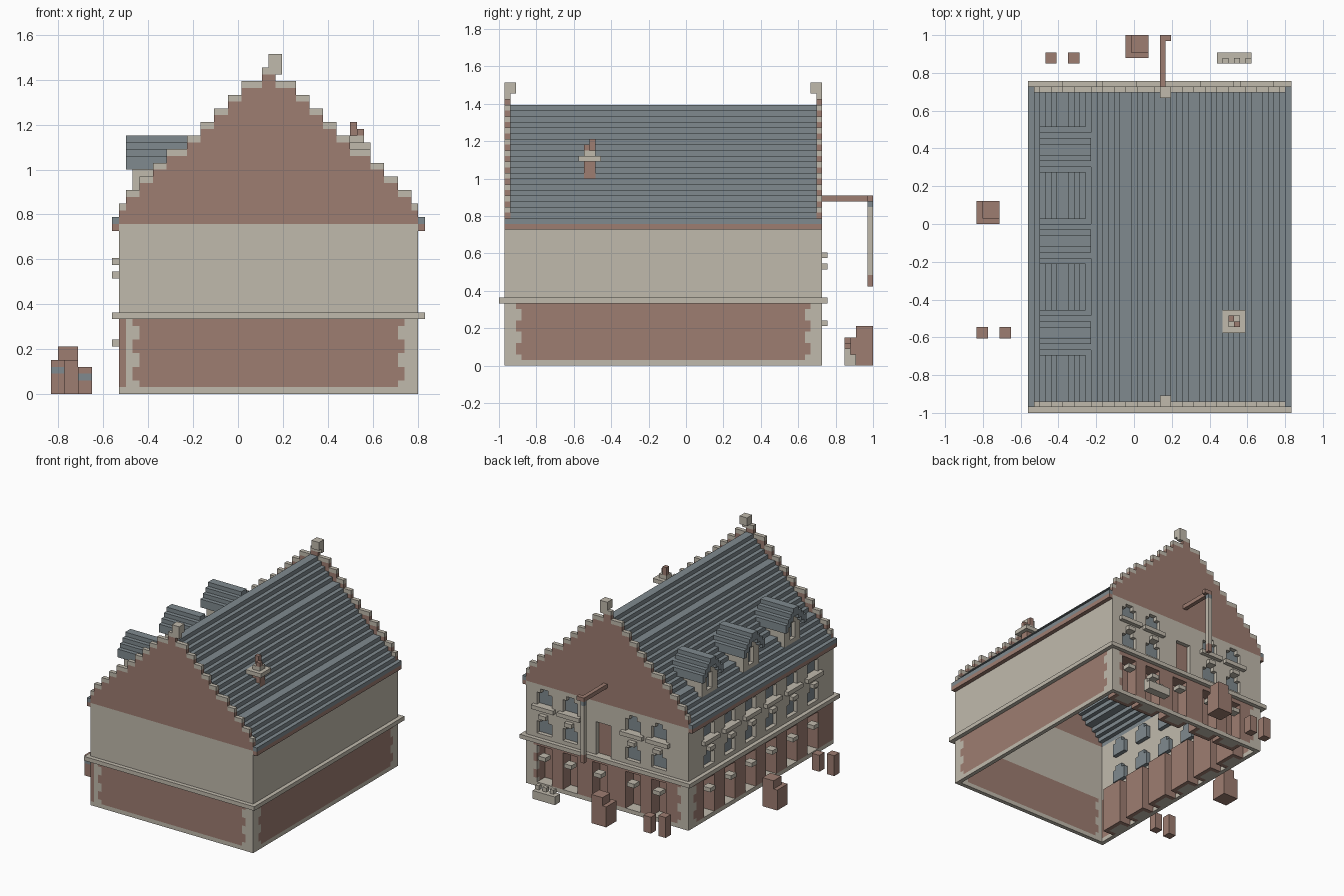
import bpy, bmesh

if "Cube" in bpy.data.objects:
    bpy.data.objects.remove(bpy.data.objects["Cube"])

# The house is laid out on a block grid: 55 x 66 x 50 cells, 33 cells per unit
CELL = 1 / 33
COLOURS = {"beige stone": (0.53, 0.49, 0.415), "red brick": (0.34, 0.205, 0.165),
           "blue slate": (0.215, 0.255, 0.275)}
STONE, BRICK, SLATE = range(3)
mats = []
for name, c in COLOURS.items():
    m = bpy.data.materials.new(name)
    m.diffuse_color = (*c, 1)
    m.use_nodes = True
    m.node_tree.nodes["Principled BSDF"].inputs["Base Color"].default_value = m.diffuse_color
    mats.append(m)

cells = {}  # (x, y, z) -> (part, colour)


def fill(part, col, xs, ys, zs):
    for x in range(*xs):
        for y in range(*ys):
            for z in range(*zs):
                cells[x, y, z] = (part, col)


def carve(xs, ys, zs):
    for x in range(*xs):
        for y in range(*ys):
            for z in range(*zs):
                cells.pop((x, y, z), None)


def half(x):
    """Cell distance from the ridge line."""
    return x - 32 if x >= 32 else 31 - x


def roof_top(h):
    """Top of the highest slate row that reaches this far from the ridge."""
    return max(26 + i for i in range(21) if round(23 * (1 - i / 21)) > h)


# ---- Outer walls: stone base, brick ground floor with toothed quoins, stone upper floors
for z in range(25):
    q = 3 if (z // 2) % 2 == 0 else 2
    for x in range(10, 54):
        for y in range(1, 57):
            if not (x in (10, 53) or y in (1, 56)):
                continue
            if z == 0 or z >= 11:
                col = STONE
            else:
                dx, dy = min(x - 10, 53 - x), min(y - 1, 56 - y)
                corner = dx < q and dy < q
                if x == 10 and y < 56:       # left arcade is brick up to the front corner
                    corner = y >= 57 - q
                col = STONE if corner else BRICK
            cells[x, y, z] = ("house_walls", col)

# ---- String course around the house
for xs, ys in (((9, 55), (0, 1)), ((9, 55), (57, 58)), ((9, 10), (1, 57)), ((54, 55), (1, 57))):
    fill("string_course", STONE, xs, ys, (11, 12))

# ---- Main roof shell and eaves
for x in range(9, 55):
    h = half(x)
    if h == 22:
        fill("eaves", BRICK, (x, x + 1), (1, 57), (24, 25))
        fill("roof", SLATE, (x, x + 1), (1, 57), (25, 26))
    else:
        t = roof_top(h)
        fill("roof", SLATE, (x, x + 1), (2, 56), (t - 2, t))

# ---- Stepped gables with stone copings and finials
STEPS = [(4, 46), (6, 44), (8, 42), (10, 40), (12, 38), (15, 36), (17, 34), (19, 32), (21, 30), (22, 28)]
for y, cap in ((1, (1, 3)), (56, (55, 57))):
    for x in range(10, 54):
        t = next(top for w, top in STEPS if half(x) < w)
        fill("gable", BRICK, (x, x + 1), (y, y + 1), (25, t - 1))
        fill("gable_coping", STONE, (x, x + 1), (y, y + 1), (t - 1, t))
    fill("gable", BRICK, (31, 33), (y, y + 1), (45, 47))
    fill("finial", STONE, (31, 34), (y, y + 1), (47, 48))
    fill("finial", STONE, (32, 34), cap, (48, 50))


# ---- Left and back facades share the same windows and arcade niches
def on_left(u, d, z):
    return ((10 + d[0], 10 + d[1]), u, z)


def on_back(u, d, z):
    return (u, (57 - d[1], 57 - d[0]), z)


def window(place, c, z, hood):
    for w, z0, z1 in ((2, z, z + 3), (1, z + 3, z + 4)):    # shouldered opening
        u = (c - w, c + w)
        carve(*place(u, (0, 1), (z0, z1)))
        fill("window_glass", SLATE, *place(u, (1, 2), (z0, z1)))
    if hood:
        fill("window_hood", STONE, *place((c - 1, c + 1), (-1, 0), (z + 4, z + 5)))
    else:
        fill("window_sill", STONE, *place((c - 3, c + 3), (-1, 0), (z - 1, z)))


def niche(place, c):
    u = (c - 2, c + 2)
    fill("arcade_niche", BRICK, *place((c - 3, c + 3), (1, 4), (0, 11)))
    carve(*place(u, (0, 3), (1, 10)))
    fill("niche_floor", STONE, *place(u, (0, 3), (0, 1)))
    fill("niche_lintel", STONE, *place((c - 1, c + 1), (-1, 1), (7, 8)))


for place, centres in ((on_left, range(9, 50, 8)), (on_back, (18, 25, 42, 49))):
    for c in centres:
        niche(place, c)
        window(place, c, 13, True)
        window(place, c, 20, False)
niche(on_back, 34)

# ---- Loading door in the back wall
carve((31, 35), (56, 57), (12, 20))
fill("loading_door", BRICK, (31, 35), (55, 56), (12, 20))

# ---- Hoist beam, rope and load
fill("hoist_beam", BRICK, (32, 33), (57, 66), (29, 30))
fill("hoist_beam", BRICK, (33, 34), (65, 66), (29, 30))
fill("hoist_pulley", SLATE, (32, 33), (65, 66), (28, 29))
fill("hoist_rope", STONE, (32, 33), (65, 66), (16, 28))
fill("hoist_load", BRICK, (32, 33), (65, 66), (14, 16))

# ---- Three dormers on the left roof slope
for c in (14, 30, 46):
    for y in range(c - 4, c + 4):
        k = y - c if y >= c else c - 1 - y
        top = 38 - k
        for x in range(11, 20):
            base = roof_top(half(x))
            if k < 3 and x >= 12:
                fill("dormer_wall", STONE, (x, x + 1), (y, y + 1), (base, top - 2))
            fill("dormer_roof", SLATE, (x, x + 1), (y, y + 1), (max(base, top - 2), top))
    carve((12, 13), (c - 1, c + 1), (30, 34))
    fill("dormer_glass", SLATE, (13, 14), (c - 1, c + 1), (30, 34))

# ---- Chimney on the right slope
fill("chimney", BRICK, (44, 46), (15, 17), (33, 36))
fill("chimney_cap", STONE, (43, 47), (14, 18), (36, 37))
fill("chimney_cap", STONE, (44, 46), (15, 17), (37, 38))
fill("chimney_pot", BRICK, (44, 45), (16, 17), (38, 40))
fill("chimney_pot", BRICK, (45, 46), (15, 16), (38, 39))

# ---- Crate stacks, barrels and planter standing outside
for x, y in ((0, 33), (26, 62)):
    fill("crate_stack", BRICK, (x, x + 4), (y, y + 4), (0, 5))
    fill("crate_stack", BRICK, (x + 1, x + 4), (y + 1, y + 4), (5, 7))
for x, y in ((0, 13), (12, 61)):
    fill("barrel", BRICK, (x, x + 2), (y, y + 2), (0, 5))
    fill("barrel", BRICK, (x + 4, x + 6), (y, y + 2), (0, 4))
fill("planter", STONE, (42, 48), (61, 63), (0, 2))
for x in (43, 45, 47):
    fill("planter", STONE, (x, x + 1), (61, 62), (2, 3))

# ---- Turn the block layout into one mesh per part, keeping exposed faces only
SIDES = {(1, 0, 0): ((1, 0, 0), (1, 1, 0), (1, 1, 1), (1, 0, 1)),
         (-1, 0, 0): ((0, 0, 0), (0, 0, 1), (0, 1, 1), (0, 1, 0)),
         (0, 1, 0): ((0, 1, 0), (0, 1, 1), (1, 1, 1), (1, 1, 0)),
         (0, -1, 0): ((0, 0, 0), (1, 0, 0), (1, 0, 1), (0, 0, 1)),
         (0, 0, 1): ((0, 0, 1), (1, 0, 1), (1, 1, 1), (0, 1, 1)),
         (0, 0, -1): ((0, 0, 0), (0, 1, 0), (1, 1, 0), (1, 0, 0))}
parts = {}
for pos, (part, col) in cells.items():
    parts.setdefault(part, []).append((pos, col))
for part, blocks in parts.items():
    bm = bmesh.new()
    verts = {}
    for p, col in blocks:
        for n, corners in SIDES.items():
            if (p[0] + n[0], p[1] + n[1], p[2] + n[2]) in cells:
                continue
            face = []
            for c in corners:
                k = (p[0] + c[0], p[1] + c[1], p[2] + c[2])
                if k not in verts:
                    verts[k] = bm.verts.new(((k[0] - 27.5) * CELL, k[1] * CELL - 1, k[2] * CELL))
                face.append(verts[k])
            # barrel fronts carry slate hoops
            hoop = part == "barrel" and n == (0, -1, 0) and p[2] == (3 if p[0] in (0, 1, 12, 13) else 2)
            bm.faces.new(face).material_index = SLATE if hoop else col
    bmesh.ops.dissolve_limit(bm, angle_limit=0.01, verts=bm.verts[:], edges=bm.edges[:],
                             delimit={'MATERIAL'})
    me = bpy.data.meshes.new(part)
    bm.to_mesh(me)
    bm.free()
    for m in mats:
        me.materials.append(m)
    bpy.context.collection.objects.link(bpy.data.objects.new(part, me))
